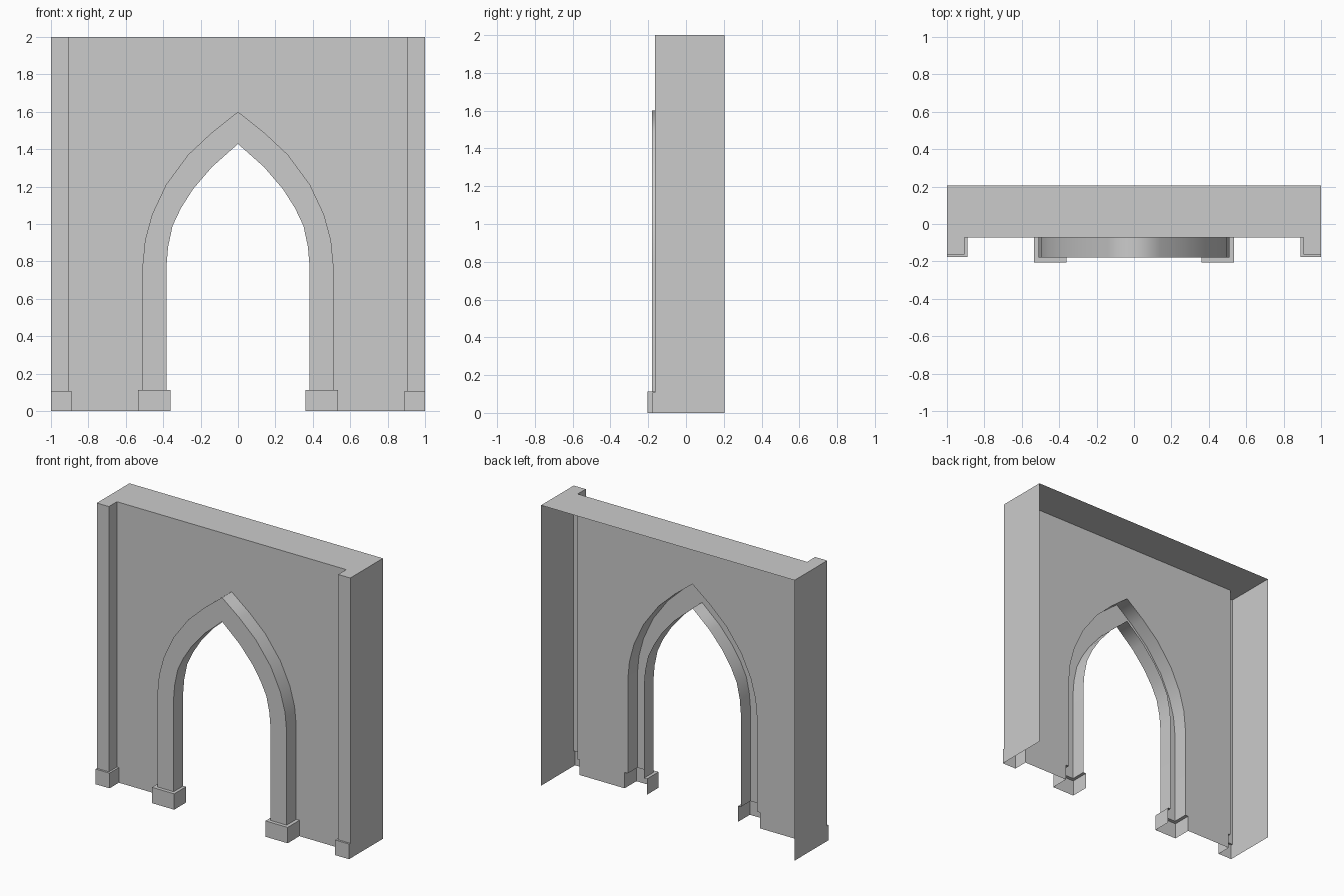
import bpy, bmesh

if "Cube" in bpy.data.objects:
    bpy.data.objects.remove(bpy.data.objects["Cube"])

WALL, BACK, TOP = -0.072, 0.205, 2.0   # wall plane, open back edge, height
JAMB_Z, POST_Z = 0.113, 0.108          # plinth heights

# right half of the pointed arch, apex to springing (x, z)
OUTER = [(0, 1.6), (.139, 1.49), (.267, 1.37), (.385, 1.21), (.46, 1.05),
         (.497, .914), (.51, .78), (.51, JAMB_Z)]
INNER = [(0, 1.428), (.139, 1.305), (.24, 1.187), (.305, 1.085), (.350, .99),
         (.374, .877), (.382, .78), (.382, JAMB_Z)]


def strip(a, b):
    """Quads bridging two polylines."""
    return [[a[i], a[i + 1], b[i + 1], b[i]] for i in range(len(a) - 1)]


def at_z(path, z):
    return [(x, y, z) for x, y in path]


def at_y(path, y):
    return [(x, y, z) for x, z in path]


def make(name, faces):
    """Open shell for the right half, mirrored across x = 0."""
    bm = bmesh.new()
    for f in faces:
        bm.faces.new([bm.verts.new(p) for p in f])
    bmesh.ops.remove_doubles(bm, verts=bm.verts, dist=1e-5)
    me = bpy.data.meshes.new(name)
    bm.to_mesh(me)
    bm.free()
    ob = bpy.data.objects.new(name, me)
    bpy.context.collection.objects.link(ob)
    ob.modifiers.new("Mirror", 'MIRROR')
    return ob


# wall front with arch opening, and top cap
post = [(.905, WALL), (.905, -.163), (1, -.163), (1, BACK)]
front = [(.535, 0), (.89, 0), (.89, POST_Z), (.905, POST_Z), (.905, TOP), (0, TOP)]
front += OUTER + [(.535, JAMB_Z)]
make("wall_front", [at_y(front, WALL)])
make("wall_top", [at_z([(0, WALL)] + post + [(0, BACK)], TOP)])

# corner posts with side walls
make("corner_post", strip(at_z(post, POST_Z), at_z(post, TOP)))

# corner plinths
base = [(.89, WALL), (.89, -.177), (1, -.177), (1, BACK)]
make("corner_plinth", strip(at_z(base, 0), at_z(base, POST_Z))
     + strip(at_z(base[:3], POST_Z), at_z(post[:3], POST_Z)))

# arch moulding: inner reveal, face, outer reveal
rails = [at_y(INNER, WALL), at_y(INNER, -.18), at_y(OUTER, -.18), at_y(OUTER, WALL)]
arch = make("arch_moulding", [f for a, b in zip(rails, rails[1:]) for f in strip(a, b)])

# arch plinths with ledge around the jamb
foot = [(.36, WALL), (.36, -.205), (.535, -.205), (.535, WALL)]
jamb = [(.382, WALL), (.382, -.18), (.51, -.18), (.51, WALL)]
make("arch_plinth", strip(at_z(foot, 0), at_z(foot, JAMB_Z))
     + strip(at_z(foot, JAMB_Z), at_z(jamb, JAMB_Z)))

# smooth the curved reveals only
bpy.ops.object.select_all(action='DESELECT')
arch.select_set(True)
bpy.context.view_layer.objects.active = arch
bpy.ops.object.shade_smooth_by_angle()
